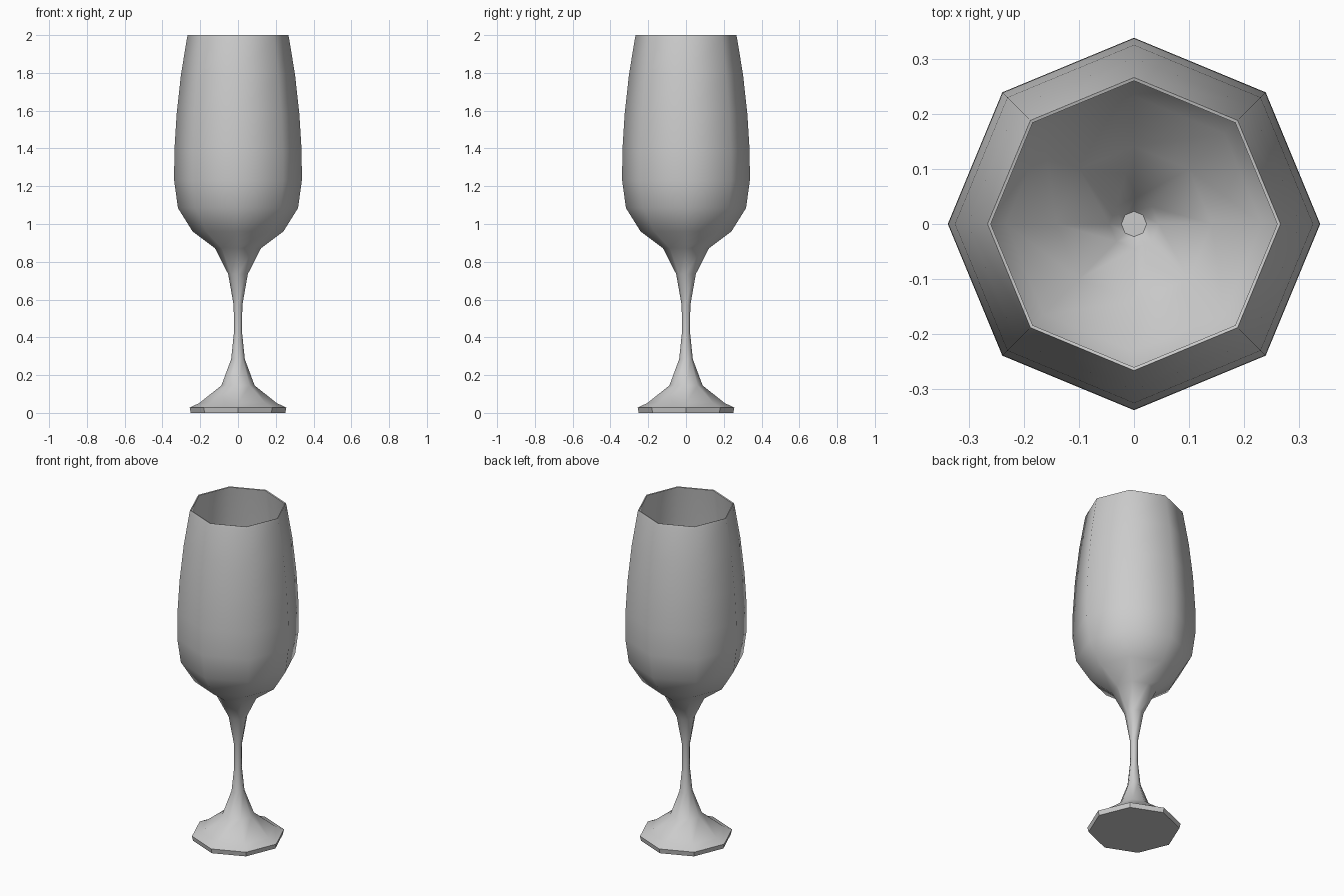
import bpy, bmesh, math

if "Cube" in bpy.data.objects:
    bpy.data.objects.remove(bpy.data.objects["Cube"])

SIDES = 8

# Radius/height profile: foot, stem, outer bowl, rim, inner bowl
profile = [
    (0.25, 0.0), (0.256, 0.028), (0.205, 0.052), (0.088, 0.145),
    (0.036, 0.285), (0.021, 0.43), (0.023, 0.57), (0.052, 0.735),
    (0.122, 0.872), (0.24, 0.96), (0.318, 1.085), (0.338, 1.23),
    (0.337, 1.385), (0.325, 1.58), (0.302, 1.79), (0.27, 1.985),
    (0.266, 2.0), (0.260, 1.998),
    (0.290, 1.79), (0.313, 1.58), (0.325, 1.385), (0.326, 1.235),
    (0.307, 1.095), (0.232, 0.972), (0.141, 0.9), (0.045, 0.765),
    (0.023, 0.74),
]

# Octagonal glass, spun around the vertical axis
bm = bmesh.new()
rings = []
for r, z in profile:
    rings.append([bm.verts.new((r * math.cos(2 * math.pi * i / SIDES),
                                r * math.sin(2 * math.pi * i / SIDES), z))
                  for i in range(SIDES)])
flat_faces = []
for k, (a, b) in enumerate(zip(rings, rings[1:])):
    for i in range(SIDES):
        j = (i + 1) % SIDES
        f = bm.faces.new((a[i], a[j], b[j], b[i]))
        if k == 0:
            flat_faces.append(f)

# Underside of the foot and bottom of the bowl
flat_faces.append(bm.faces.new(rings[0][::-1]))
bm.faces.new(rings[-1])
bmesh.ops.recalc_face_normals(bm, faces=bm.faces)
bm.faces.index_update()
flat = [f.index for f in flat_faces]

mesh = bpy.data.meshes.new("champagne_glass")
bm.to_mesh(mesh)
bm.free()
glass = bpy.data.objects.new("champagne_glass", mesh)
bpy.context.collection.objects.link(glass)

# Smooth bowl and stem, faceted foot edge
bpy.context.view_layer.objects.active = glass
glass.select_set(True)
bpy.ops.object.shade_smooth_by_angle(angle=math.radians(50))
for i in flat:
    glass.data.polygons[i].use_smooth = False
